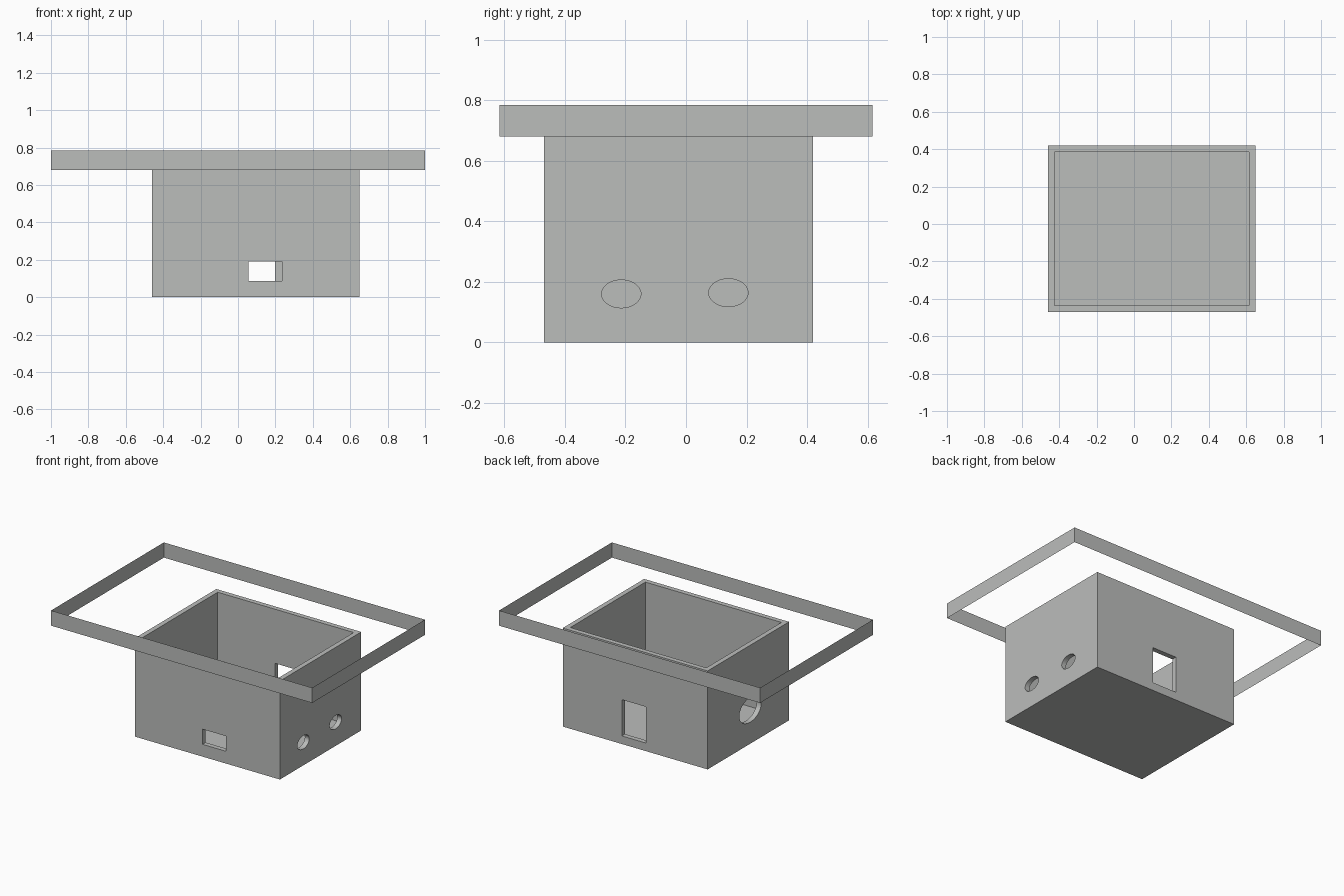
import bpy
import math

if "Cube" in bpy.data.objects:
    bpy.data.objects.remove(bpy.data.objects["Cube"], do_unlink=True)

GREY = (0.5, 0.51, 0.5, 1)
grey = bpy.data.materials.new("plain grey")
grey.use_nodes = True
grey.diffuse_color = GREY
grey.node_tree.nodes["Principled BSDF"].inputs["Base Color"].default_value = GREY


def block(name, x, y, z):
    """Box spanning the given (low, high) ranges."""
    spans = (x, y, z)
    bpy.ops.mesh.primitive_cube_add(size=1, location=[(a + b) / 2 for a, b in spans])
    obj = bpy.context.object
    obj.name = name
    obj.scale = [b - a for a, b in spans]
    bpy.ops.object.transform_apply(location=True, rotation=False, scale=True)
    return obj


def oval(name, x, y, z, ry, rz):
    """Elliptical rod running along x."""
    bpy.ops.mesh.primitive_cylinder_add(vertices=48, radius=1, depth=0.2,
                                        rotation=(0, math.pi / 2, 0))
    obj = bpy.context.object
    obj.name = name
    bpy.ops.object.transform_apply(location=False, rotation=True, scale=False)
    obj.scale = (1, ry, rz)
    obj.location = (x, y, z)
    bpy.ops.object.transform_apply(location=True, rotation=False, scale=True)
    return obj


# Open-topped box
LEFT, RIGHT, FRONT, BACK, TOP, WALL = -0.46, 0.65, -0.47, 0.42, 0.682, 0.034
box = block("box", (LEFT, RIGHT), (FRONT, BACK), (0, TOP))
box.data.materials.append(grey)

# Hollow, windows and cable holes
cutters = [
    block("hollow", (LEFT + WALL, RIGHT - WALL), (FRONT + WALL, BACK - WALL), (WALL, 1)),
    block("front_window", (0.057, 0.236), (FRONT - 0.1, FRONT + 0.1), (0.085, 0.19)),
    block("back_window", (0.012, 0.197), (BACK - 0.1, BACK + 0.1), (0.056, 0.307)),
    oval("front_hole", RIGHT, -0.214, 0.16, 0.065, 0.046),
    oval("rear_hole", RIGHT, 0.14, 0.164, 0.065, 0.046),
    oval("large_hole", LEFT, -0.046, 0.235, 0.12, 0.086),
]
bpy.ops.object.select_all(action="DESELECT")
bpy.context.view_layer.objects.active = box
box.select_set(True)
for cutter in cutters:
    cutter.hide_render = True
    cut = box.modifiers.new(cutter.name, "BOOLEAN")
    cut.operation = "DIFFERENCE"
    cut.solver = "EXACT"
    cut.object = cutter
    bpy.ops.object.modifier_apply(modifier=cut.name)
    bpy.data.objects.remove(cutter, do_unlink=True)
bpy.ops.object.shade_smooth_by_angle(angle=math.radians(30))

# Thin rectangular band around the top
X, Y, LOW, HIGH = 1.0, 0.617, 0.68, 0.785
corners = [(-X, -Y), (X, -Y), (X, Y), (-X, Y)]
verts = [(x, y, z) for z in (LOW, HIGH) for x, y in corners]
faces = [(i, (i + 1) % 4, (i + 1) % 4 + 4, i + 4) for i in range(4)]
mesh = bpy.data.meshes.new("rim_band")
mesh.from_pydata(verts, [], faces)
mesh.materials.append(grey)
band = bpy.data.objects.new("rim_band", mesh)
bpy.context.collection.objects.link(band)
